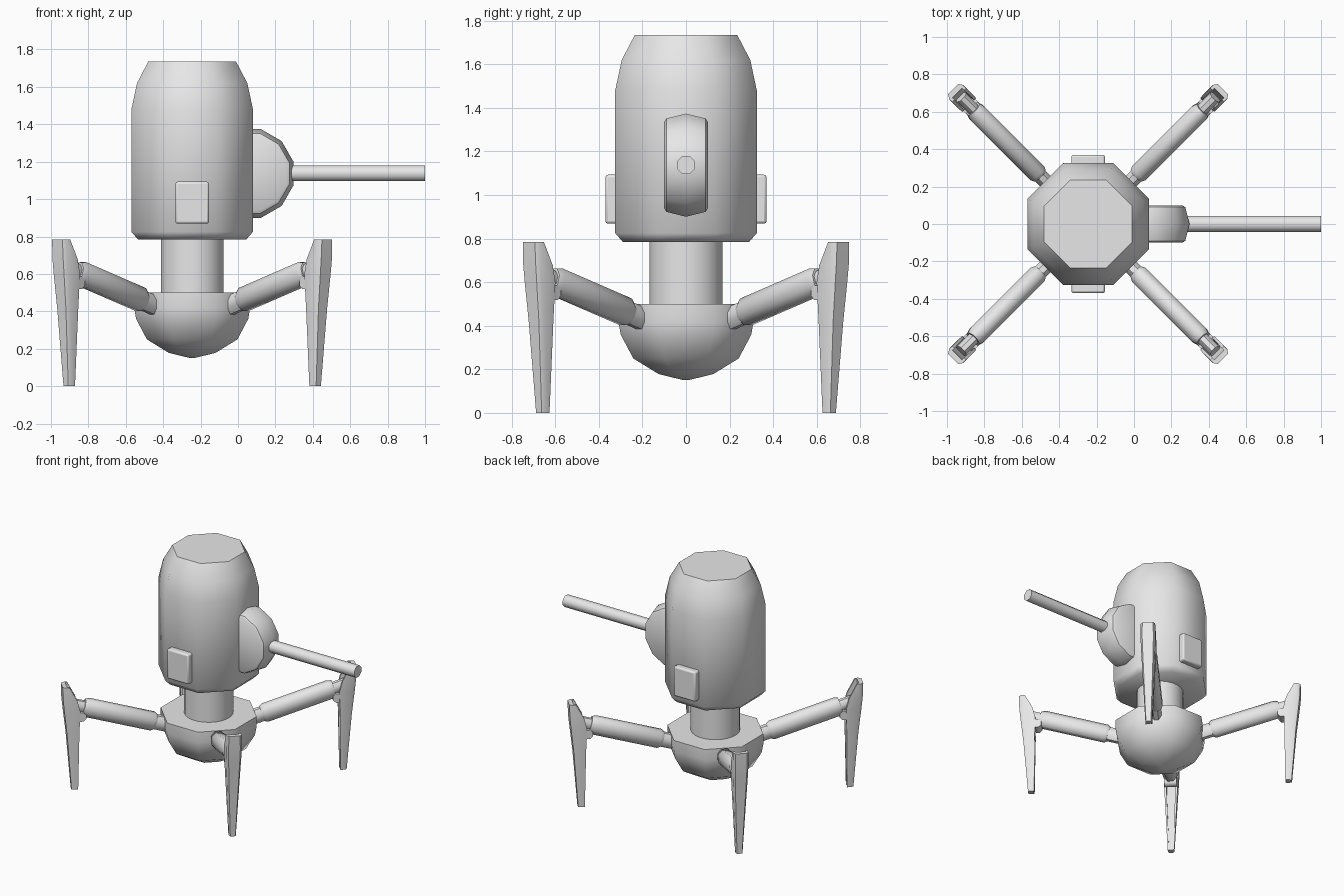
import bpy, bmesh
from math import pi, cos, sin, radians
from mathutils import Matrix, Vector

cube = bpy.data.objects.get("Cube")
if cube:
    bpy.data.objects.remove(cube, do_unlink=True)

grey = bpy.data.materials.new("plain_grey")
grey.use_nodes = True
grey.diffuse_color = (0.8, 0.8, 0.8, 1)
grey.node_tree.nodes["Principled BSDF"].inputs["Base Color"].default_value = (0.8, 0.8, 0.8, 1)

CX = -0.245  # axis of the turret
X, Y, Z = Vector((1, 0, 0)), Vector((0, 1, 0)), Vector((0, 0, 1))


def finish(name, bm, angle, matrix=Matrix()):
    bmesh.ops.remove_doubles(bm, verts=bm.verts, dist=1e-5)
    bmesh.ops.recalc_face_normals(bm, faces=bm.faces)
    mesh = bpy.data.meshes.new(name)
    bm.to_mesh(mesh)
    bm.free()
    mesh.materials.append(grey)
    mesh.shade_smooth()
    mesh.set_sharp_from_angle(angle=radians(angle))
    obj = bpy.data.objects.new(name, mesh)
    obj.matrix_world = matrix
    bpy.context.collection.objects.link(obj)
    return obj


def loft(name, rings, angle=50, matrix=Matrix()):
    """Skin a series of equal point rings and cap both ends."""
    bm = bmesh.new()
    rows = [[bm.verts.new(p) for p in ring] for ring in rings]
    n = len(rows[0])
    for a, b in zip(rows, rows[1:]):
        for i in range(n):
            j = (i + 1) % n
            bm.faces.new((a[i], a[j], b[j], b[i]))
    bm.faces.new(rows[0])
    bm.faces.new(rows[-1])
    return finish(name, bm, angle, matrix)


def ring(centre, u, v, ru, rv, n):
    """Polygon with flats facing u and v; ru and rv are vertex radii."""
    return [Vector(centre) + u * ru * cos(2 * pi * (i + 0.5) / n)
            + v * rv * sin(2 * pi * (i + 0.5) / n) for i in range(n)]


def lathe(name, profile, n, angle=50):
    """Turned part on the turret axis; profile is (flat radius, height)."""
    k = 1 / cos(pi / n)
    return loft(name, [ring((CX, 0, z), X, Y, r * k, r * k, n) for r, z in profile], angle)


# Turret, neck and base bowl
lathe("turret_body", [(0.29, 0.785), (0.325, 0.825), (0.325, 1.48),
                      (0.295, 1.62), (0.235, 1.735)], 8)
lathe("neck", [(0.167, 0.45), (0.167, 0.8)], 24)
lathe("base_bowl", [(0.01, 0.15), (0.125, 0.178), (0.242, 0.25),
                    (0.3, 0.36), (0.31, 0.42), (0.31, 0.5)], 8)

# Gun mount disc and barrel
loft("gun_mount", [ring((0.06, y, 1.137), X, Z, r, r, 12)
                   for y, r in ((-0.1, 0.205), (-0.09, 0.222), (0, 0.245),
                                (0.09, 0.222), (0.1, 0.205))], 40)
loft("gun_barrel", [ring((x, 0, 1.138), Y, Z, 0.045, 0.045, 8) for x in (0.2, 1.0)])

# Side boxes
for side, name in ((-1, "front_box"), (1, "back_box")):
    bm = bmesh.new()
    bmesh.ops.create_cube(bm, size=1)
    bmesh.ops.scale(bm, verts=bm.verts, vec=(0.18, 0.12, 0.225))
    bmesh.ops.translate(bm, verts=bm.verts, vec=(CX, side * 0.31, 0.981))
    box = finish(name, bm, 50)
    bevel = box.modifiers.new("soft_edges", "BEVEL")
    bevel.width = 0.012
    bevel.segments = 2


def arm_point(r):
    return Vector((r, 0, 0.45 + (r - 0.346) * 0.307))


# Legs: each is built along +x, then turned to its diagonal
ALONG = (arm_point(1) - arm_point(0)).normalized()
UP = ALONG.cross(Y) * -1


def rod(name, stations, matrix, n=8):
    loft(name, [ring(arm_point(r), Y, UP, w, h, n) for r, w, h in stations], 50, matrix)


def channel(z, inner, outer, half, wall, floor):
    """Section of the foot: a channel that opens toward the body."""
    edge = half * 0.75
    pts = [(inner, half), (outer - 0.02, half), (outer, edge), (outer, -edge),
           (outer - 0.02, -half), (inner, -half), (inner, wall - half),
           (floor, wall - half), (floor, half - wall), (inner, half - wall)]
    return [Vector((x, y, z)) for x, y in pts]


for k, label in enumerate(("back_left", "back_right", "front_right", "front_left")):
    m = Matrix.Translation((CX, 0, 0)) @ Matrix.Rotation(pi / 4 + k * pi / 2, 4, "Z")
    rod(label + "_hip_link", [(0.25, 0.043, 0.055), (0.42, 0.043, 0.055)], m)
    rod(label + "_arm", [(0.37, 0.046, 0.056), (0.39, 0.056, 0.069),
                         (0.84, 0.056, 0.069), (0.87, 0.046, 0.058)], m)
    rod(label + "_ankle_link", [(0.84, 0.036, 0.045), (0.96, 0.036, 0.045)], m)
    # Cross pin below the arm end
    pin = arm_point(0.89) - Z * 0.065
    loft(label + "_ankle_pin", [ring(pin + Y * y, X, Z, 0.036, 0.036, 8)
                                for y in (-0.045, 0.045)], 50, m)
    loft(label + "_foot", [channel(0, 0.91, 0.955, 0.024, 0.01, 0.915),
                           channel(0.42, 0.905, 0.988, 0.044, 0.015, 0.92),
                           channel(0.6, 0.9, 1.008, 0.052, 0.016, 0.965),
                           channel(0.68, 0.92, 1.016, 0.054, 0.016, 0.985),
                           channel(0.785, 0.975, 1.02, 0.052, 0.016, 0.99)], 35, m)
